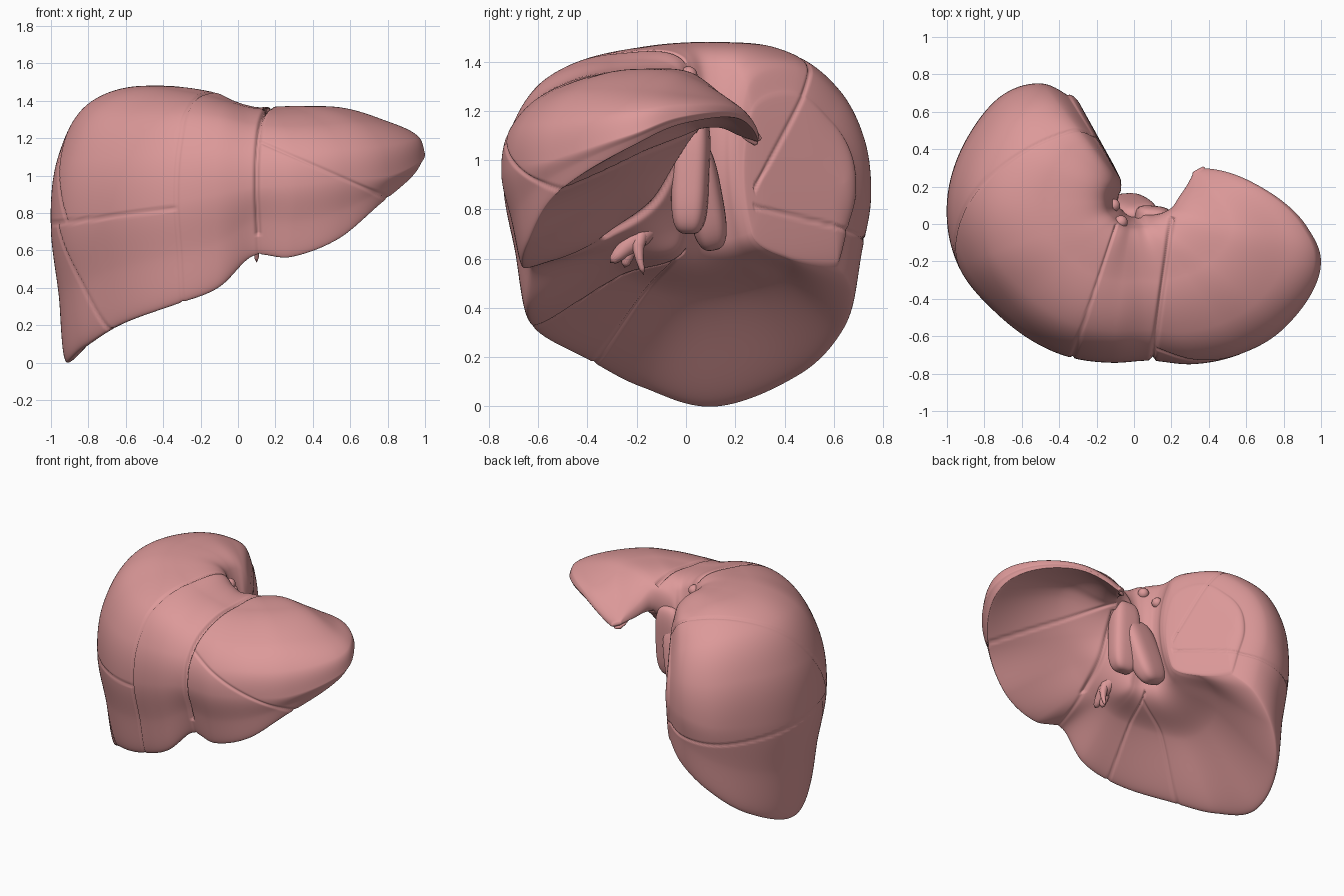
import bpy, bmesh, math
from mathutils import Vector
from mathutils.geometry import interpolate_bezier

if "Cube" in bpy.data.objects:
    bpy.data.objects.remove(bpy.data.objects["Cube"])

mat = bpy.data.materials.new("liver_pink")
mat.diffuse_color = (0.72, 0.32, 0.32, 1)
mat.use_nodes = True
mat.node_tree.nodes["Principled BSDF"].inputs["Base Color"].default_value = mat.diffuse_color
CX, CY = 0.0, 0.12   # vertical axis the sections fan around

# Fan sections: angle, inner r, inner top z, crest z, shoulder z, outer r, widest z,
#               lower-edge r, lower-edge z, hollow r, hollow z, inner bottom z
right_lobe = [
    (122, .17, 1.20, 1.28, 1.16, .67, .87, .58, .57, .35, .60, .71),
    (128, .16, 1.29, 1.38, 1.25, .80, .85, .70, .47, .40, .57, .70),
    (140, .15, 1.34, 1.43, 1.31, .90, .80, .80, .31, .45, .53, .69),
    (157, .15, 1.37, 1.47, 1.36, .95, .78, .87, .13, .48, .48, .68),
    (180, .15, 1.38, 1.48, 1.38, 1.0, .75, .91, .00, .50, .44, .67),
    (200, .15, 1.38, 1.475, 1.36, 1.0, .75, .88, .08, .50, .44, .66),
    (220, .14, 1.38, 1.46, 1.34, .945, .80, .83, .20, .45, .48, .66),
    (245, .14, 1.37, 1.435, 1.34, .905, .85, .80, .31, .42, .53, .66),
    (262, .14, 1.34, 1.40, 1.32, .87, .90, .77, .40, .42, .57, .66),
    (276, .14, 1.32, 1.37, 1.28, .855, .94, .75, .57, .42, .63, .68)]
left_lobe = [
    (290, .14, 1.30, 1.355, 1.265, .925, .95, .83, .565, .45, .70, .76),
    (305, .14, 1.30, 1.36, 1.275, .995, .98, .93, .66, .50, .82, .87),
    (320, .16, 1.30, 1.37, 1.29, 1.05, 1.0, 1.01, .86, .55, .95, 1.02),
    (340, .21, 1.31, 1.365, 1.285, 1.06, 1.10, 1.03, 1.05, .60, 1.14, 1.12),
    (352, .24, 1.29, 1.325, 1.27, .93, 1.18, .91, 1.15, .55, 1.18, 1.14),
    (368, .27, 1.22, 1.24, 1.23, .66, 1.19, .645, 1.17, .48, 1.16, 1.13),
    (385, .35, 1.12, 1.12, 1.11, .42, 1.085, .41, 1.07, .38, 1.06, 1.07)]
COUNTS = (32, 32, 24, 24, 24, 24, 32, 32, 24)


def catmull(a, b, c, d, t):
    return .5 * (2*b + (c-a)*t + (2*a-5*b+4*c-d)*t*t + (3*b-a-3*c+d)*t**3)


def profile(s):
    """Smooth closed outline of one section in (r, z), tighter at the lower edge."""
    _, r0, zt0, zt, zs, R, ze, rb, zb, rv, zv, zi = s
    w = R - r0
    pts = [Vector(p + (0,)) for p in (
        (r0, zt0), (r0 + .4*w, zt), (r0 + .77*w, zs), (r0 + .955*w, ze + .55*(zs-ze)),
        (R, ze), (.55*R + .45*rb, .5*(ze+zb)), (rb, zb), (rv, zv), (r0, zi))]
    n = len(pts)
    tang = [(pts[(i+1) % n] - pts[i-1]).normalized() for i in range(n)]
    tang[6] *= .3
    out = []
    for i, c in enumerate(COUNTS):
        a, b = pts[i], pts[(i+1) % n]
        h = (b-a).length / 3
        out += interpolate_bezier(a, a + tang[i]*h, b - tang[(i+1) % n]*h, b, c + 1)[:-1]
    return out


# Columns of the loft
stations = right_lobe + left_lobe
STEP, last = 23, len(stations) - 1
cols = []
for k in range(last * STEP + 1):
    i = min(k // STEP, last - 1)
    q = [stations[max(0, min(last, i + o))] for o in (-1, 0, 1, 2)]
    s = [catmull(*v, k / STEP - i) for v in zip(*q)]
    cols.append((s[0], profile(s)))


def dome(col, swing, rings):
    """Bulging end that closes along a horizontal seam."""
    ang, prof = col
    mid = sum(prof, Vector()) / len(prof)
    out = []
    for j in range(1, rings + 1):
        c = max(1 - j / rings, .004)
        kr = .65 + .35*c
        out.append((ang + swing*math.sqrt(1 - c*c),
                    [Vector((mid.x + (p.x-mid.x)*kr, mid.y + (p.y-mid.y)*c, 0)) for p in prof]))
    return out


cols = dome(cols[0], -3, 30)[::-1] + cols + dome(cols[-1], 2, 8)

bm = bmesh.new()
rings = []
for ang, prof in cols:
    c, s = math.cos(math.radians(ang)), math.sin(math.radians(ang))
    rings.append([bm.verts.new((CX + p.x*c, CY + p.x*s, p.y)) for p in prof])
for a, b in zip(rings, rings[1:]):
    for j in range(len(a)):
        k = (j + 1) % len(a)
        bm.faces.new((a[j], a[k], b[k], b[j]))
bm.faces.new(rings[0])
bm.faces.new(rings[-1])
bmesh.ops.recalc_face_normals(bm, faces=bm.faces)
bm.normal_update()


# Grooves between the segments
def groove_depth(p):
    x, y, z = p
    def g(f, depth, width=.007):
        return depth * math.exp(-(f/width)**2) if abs(f) < 4*width else 0
    fissure = x - (.2 + (y-.03)*.133)
    middle = x - (-.1 + (y+.02)*.33)
    level = z - (.87 + .13*x - .17*max(y, 0))
    d = 0
    if y < .04:
        d = max(d, g(fissure, .006 if z < .68 else .024, .011))
    if y < 0:
        d = max(d, g(middle, .011))
    if math.hypot(x-CX, y-CY) > .18:
        if middle < 0 or y > 0 and x < 0:
            d = max(d, g(level, .009))
            if level > 0:
                d = max(d, g(-.41*x + .744*y - .529*z + .225, .009))
            else:
                d = max(d, g(.191*x - .881*y + .434*z - .276, .009))
        if fissure > 0:
            d = max(d, g((z - 1.18 + .44*(x-.12)) * .915, .009))
    return d


moves = [(v, v.normal * groove_depth(v.co)) for v in bm.verts]
for v, m in moves:
    v.co -= m


def from_bmesh(name, b):
    me = bpy.data.meshes.new(name)
    b.to_mesh(me)
    b.free()
    ob = bpy.data.objects.new(name, me)
    bpy.context.collection.objects.link(ob)
    me.materials.append(mat)
    for p in me.polygons:
        p.use_smooth = True
    return ob


from_bmesh("liver_body", bm)


def blob(name, loc, size, rot=(0, 0, 0), power=1.0):
    """Ellipsoid; power below 1 makes it boxier."""
    b = bmesh.new()
    bmesh.ops.create_uvsphere(b, u_segments=40, v_segments=24, radius=1)
    for v in b.verts:
        v.co = Vector([math.copysign(abs(c)**power, c)*s for c, s in zip(v.co, size)])
    ob = from_bmesh(name, b)
    ob.location, ob.rotation_euler = loc, rot


def tube(name, pts):
    """Round vessel through (x, y, z, radius) points."""
    b = bmesh.new()
    prev = None
    P = [Vector(p[:3]) for p in pts]
    for i, p in enumerate(P):
        d = P[min(i+1, len(P)-1)] - P[max(i-1, 0)]
        q = d.to_track_quat('Z', 'Y')
        ring = [b.verts.new(p + q @ Vector((math.cos(a), math.sin(a), 0)) * pts[i][3])
                for a in (math.tau*k/16 for k in range(16))]
        if prev:
            for k in range(16):
                b.faces.new((prev[k], prev[(k+1) % 16], ring[(k+1) % 16], ring[k]))
        else:
            b.faces.new(ring[::-1])
        prev = ring
    b.faces.new(prev)
    bmesh.ops.recalc_face_normals(b, faces=b.faces)
    sub = from_bmesh(name, b).modifiers.new("round", 'SUBSURF')
    sub.levels = sub.render_levels = 1


# Caudate lobe and its lower process
blob("caudate_lobe", (.1, .02, .95), (.1, .075, .25), (-.04, 0, -.1), .6)
blob("caudate_process", (-.02, .07, .86), (.12, .075, .23), (.2, .25, .1), .65)
# Stumps of the hepatic veins
for i, (loc, r) in enumerate((((-.07, .01, 1.345), .036), ((-.11, .1, 1.25), .035), ((-.12, .14, 1.12), .03))):
    blob(f"hepatic_vein_{i+1}", loc, (r, r, r))
# Portal vessels at the hilum
tube("portal_vein", [(.04, -.12, .76, .05), (.07, -.19, .69, .05), (.07, -.24, .65, .038), (.07, -.31, .58, .02)])
tube("hepatic_artery", [(.07, -.16, .73, .035), (.1, -.21, .66, .035), (.1, -.17, .53, .02)])
tube("bile_duct", [(.03, -.2, .72, .035), (.06, -.23, .65, .035), (.06, -.25, .56, .02)])
# Ligament remnant under the left lobe
tube("ligament_remnant", [(.5, -.42, .92, .008), (.5, -.3, 1.0, .018), (.5, -.22, 1.06, .022), (.52, -.16, 1.09, .01)])
